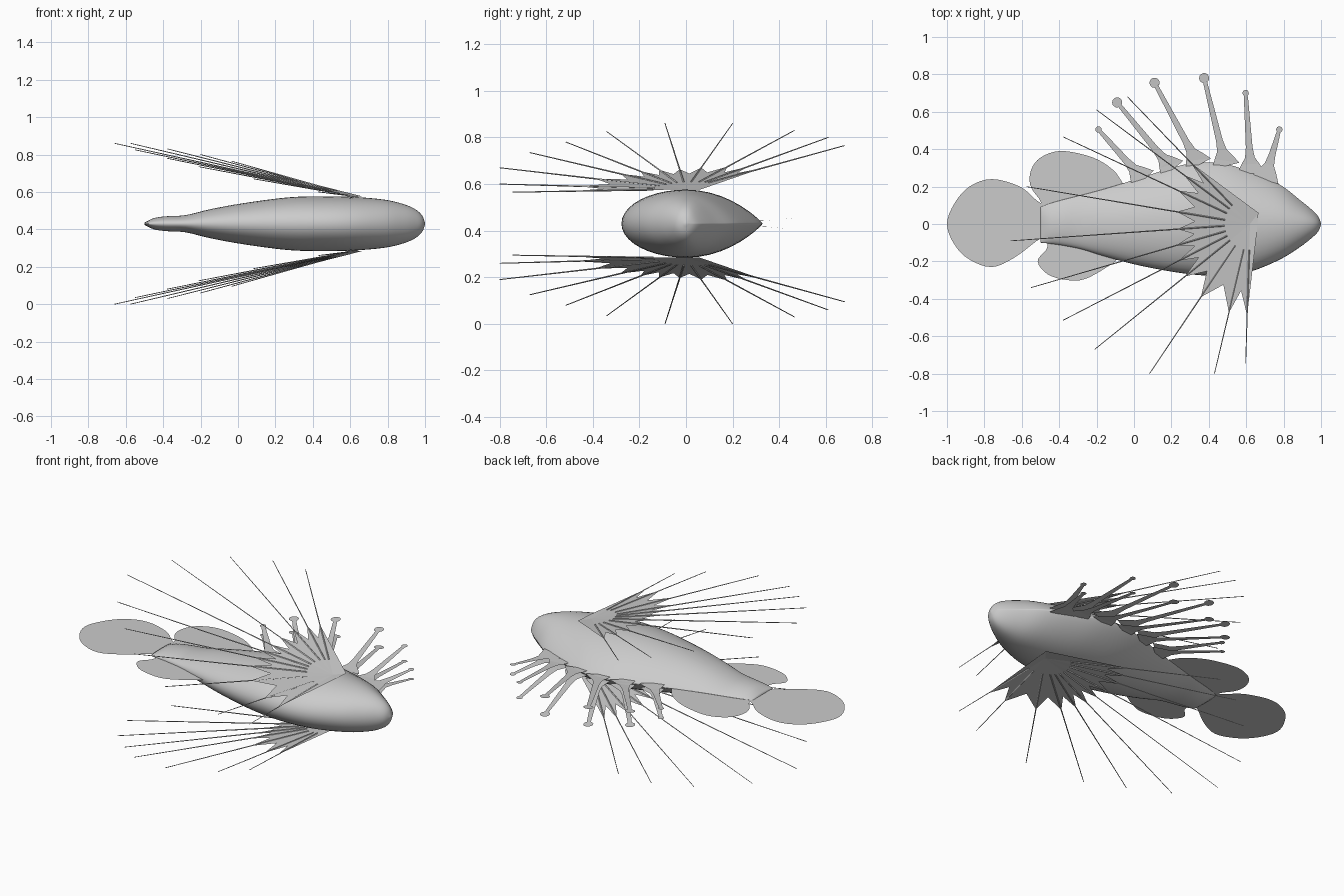
import bpy, bmesh, math
from mathutils import Vector

if "Cube" in bpy.data.objects:
    bpy.data.objects.remove(bpy.data.objects["Cube"])

MID = 0.43  # height of the plane of symmetry

grey = bpy.data.materials.new("plain grey")
grey.use_nodes = True
grey.diffuse_color = (0.6, 0.6, 0.6, 1)
grey.node_tree.nodes["Principled BSDF"].inputs["Base Color"].default_value = (0.6, 0.6, 0.6, 1)


def finish(name, bm, smooth=False):
    bmesh.ops.recalc_face_normals(bm, faces=bm.faces)
    mesh = bpy.data.meshes.new(name)
    bm.to_mesh(mesh)
    bm.free()
    mesh.materials.append(grey)
    obj = bpy.data.objects.new(name, mesh)
    bpy.context.collection.objects.link(obj)
    if smooth:
        mesh.shade_smooth()
    return obj


def spline(points, closed, steps=4):
    """Smooth curve through the points."""
    pts = [Vector(p) for p in points]
    n = len(pts)
    pick = (lambda i: pts[i % n]) if closed else (lambda i: pts[max(0, min(n - 1, i))])
    out = []
    for i in range(n if closed else n - 1):
        a, b, c, d = (pick(i + k) for k in (-1, 0, 1, 2))
        for s in range(steps):
            t = s / steps
            out.append(0.5 * (2 * b + (c - a) * t + (2 * a - 5 * b + 4 * c - d) * t * t
                              + (3 * b - a - 3 * c + d) * t ** 3))
    return out if closed else out + [pts[-1]]


def sheet(name, points):
    bm = bmesh.new()
    bm.faces.new([bm.verts.new(p) for p in points])
    bmesh.ops.triangulate(bm, faces=bm.faces)
    return finish(name, bm)


# Body: lofted sections of (x, dorsal edge, ventral edge, half thickness)
stations = [
    (-0.5, 0.09, -0.10, 0.006), (-0.45, 0.11, -0.105, 0.03), (-0.38, 0.13, -0.115, 0.04),
    (-0.28, 0.155, -0.135, 0.046), (-0.15, 0.19, -0.175, 0.077), (0.03, 0.245, -0.222, 0.11),
    (0.27, 0.318, -0.265, 0.141), (0.46, 0.325, -0.277, 0.146), (0.62, 0.28, -0.255, 0.143),
    (0.78, 0.21, -0.19, 0.129), (0.885, 0.13, -0.125, 0.105), (0.95, 0.077, -0.075, 0.076),
    (0.985, 0.04, -0.04, 0.043), (1.0, 0.004, -0.004, 0.004),
]
SIDES = 40
bm = bmesh.new()
rings = []
for x, top, bottom, half in spline([Vector(s) for s in stations], False):
    ring = []
    for k in range(SIDES):
        a = 2 * math.pi * k / SIDES
        c, s = math.cos(a), math.sin(a)
        # keeled back, rounded belly
        y, z = (top * c, half * s * abs(s) ** 0.8) if c > 0 else (-bottom * c, half * s)
        ring.append(bm.verts.new((x, y, MID + z)))
    rings.append(ring)
for r, q in zip(rings, rings[1:]):
    for k in range(SIDES):
        j = (k + 1) % SIDES
        bm.faces.new((r[k], r[j], q[j], q[k]))
bm.faces.new(rings[0])
bm.faces.new(rings[-1])
body = finish("body", bm, True)

# Flat tail, rear back and rear belly fins
outlines = {
    "tail_fin": [(-0.46, 0.08), (-0.52, 0.125), (-0.61, 0.2), (-0.76, 0.24), (-0.88, 0.2), (-0.96, 0.11),
                 (-1, 0), (-0.96, -0.11), (-0.88, -0.19), (-0.76, -0.23), (-0.64, -0.18),
                 (-0.52, -0.09), (-0.46, -0.05)],
    "rear_back_fin": [(-0.44, 0.09), (-0.51, 0.14), (-0.555, 0.21), (-0.55, 0.29), (-0.5, 0.355), (-0.4, 0.39),
                      (-0.265, 0.37), (-0.16, 0.325), (-0.08, 0.25), (-0.08, 0.16)],
    "rear_belly_fin": [(-0.42, -0.08), (-0.47, -0.14), (-0.515, -0.2), (-0.46, -0.27), (-0.355, -0.3),
                       (-0.265, -0.295), (-0.16, -0.24), (-0.09, -0.185), (-0.12, -0.13)],
}
for name, points in outlines.items():
    sheet(name, spline([(x, y, MID) for x, y in points], True))

# Back spines: two splayed rows of flat stalks with flared feet and round tips
spines = [((0.05, 0.235), (-0.19, 0.505)), ((0.205, 0.29), (-0.09, 0.65)),
          ((0.345, 0.315), (0.11, 0.755)), ((0.49, 0.31), (0.375, 0.78)),
          ((0.625, 0.27), (0.597, 0.70)), ((0.70, 0.235), (0.777, 0.505))]
for side, label in ((1, "left"), (-1, "right")):
    for i, (foot, tip) in enumerate(spines):
        foot, tip = Vector(foot), Vector(tip)
        along = (tip - foot).normalized()
        across = Vector((-along.y, along.x))
        length = (tip - foot).length
        profile = [(0, 0.075), (0.05, 0.048), (0.085, 0.026), (0.14, 0.018), (length - 0.02, 0.011)]
        edge = [foot + along * d + across * w for d, w in profile]
        other = [foot + along * d - across * w for d, w in profile]
        radius = 0.017 + 0.01 * (0 < i < 4)
        cap = []
        for k in range(13):
            a = math.radians(150 - 25 * k)
            cap.append(tip + radius * (along * math.cos(a) + across * math.sin(a)))
        flat = edge + cap + other[::-1]
        sheet(f"{label}_back_spine_{i + 1}",
              [(p.x, p.y, MID + side * (0.012 + 0.09 * max(0, p.y - 0.33))) for p in flat])

# Side fins: jagged fan membrane carrying long thin rays (tips as offsets from mid plane)
ray_tips = [(0.597, -0.745, 0.135), (0.43, -0.8, 0.17), (0.083, -0.8, 0.24), (-0.21, -0.67, 0.305),
            (-0.38, -0.515, 0.35), (-0.55, -0.34, 0.395), (-0.66, -0.09, 0.43), (-0.575, 0.2, 0.43),
            (-0.377, 0.465, 0.40), (-0.2, 0.61, 0.37), (-0.035, 0.68, 0.335)]
root = Vector((0.62, 0, 0.148))


def place(p, side):
    return Vector((p.x, p.y, MID + side * p.z))


def fan_edge():
    """Membrane rim: a point on each ray and a notch between rays."""
    rim = []
    for i, tip in enumerate(ray_tips):
        way = (Vector(tip) - root).normalized()
        rim.append(root + way * (0.39 + 0.1 * abs(way.y)))
        if i < len(ray_tips) - 1:
            mid = (way + (Vector(ray_tips[i + 1]) - root).normalized()).normalized()
            rim.append(root + mid * (0.3 + 0.06 * abs(mid.y)))
    return rim


for side, label in ((1, "left"), (-1, "right")):
    bm = bmesh.new()
    front = [Vector((0.655, -0.06, 0.146)), *fan_edge(), Vector((0.665, 0.06, 0.146))]
    centre = bm.verts.new(place(root, side))
    rim = [bm.verts.new(place(p, side)) for p in front]
    for a, b in zip(rim, rim[1:] + rim[:1]):
        bm.faces.new((centre, a, b))
    finish(f"{label}_side_fin", bm)

    bm = bmesh.new()
    for tip in ray_tips:
        end = Vector(tip)
        start = root + (end - root).normalized() * 0.14
        a, b = place(start, side), place(end, side)
        made = bmesh.ops.create_cone(bm, cap_ends=True, segments=4, radius1=0.004,
                                     radius2=0.002, depth=(b - a).length)
        turn = (b - a).to_track_quat('Z', 'Y').to_matrix()
        bmesh.ops.rotate(bm, verts=made["verts"], cent=(0, 0, 0), matrix=turn)
        bmesh.ops.translate(bm, verts=made["verts"], vec=(a + b) / 2)
    finish(f"{label}_side_fin_rays", bm)
